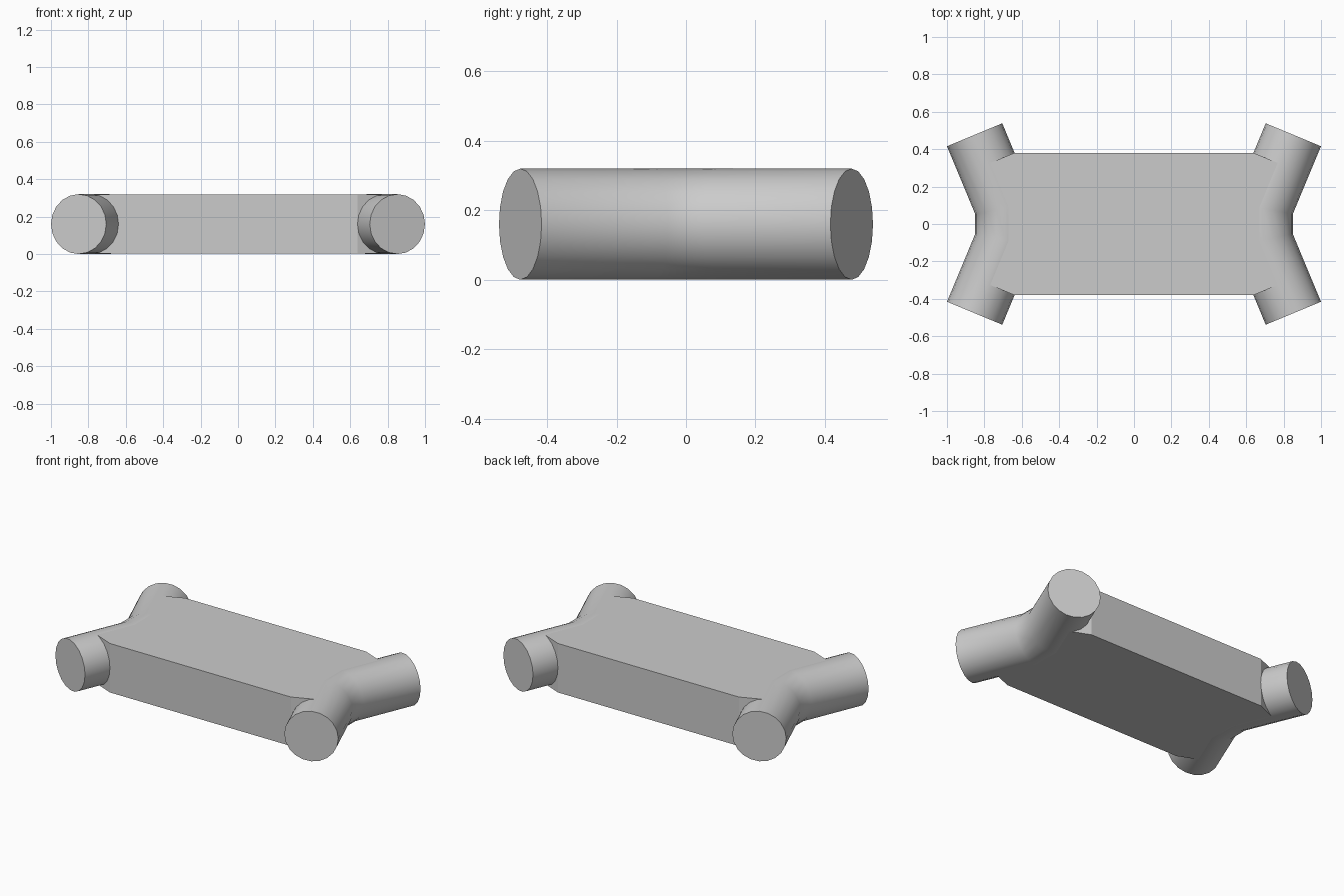
import bpy, bmesh, math
from mathutils import Vector

cube = bpy.data.objects.get("Cube")
if cube:
    bpy.data.objects.remove(cube)

GREY = (0.6, 0.6, 0.6, 1)
grey = bpy.data.materials.new("plain grey")
grey.use_nodes = True
grey.diffuse_color = GREY
grey.node_tree.nodes["Principled BSDF"].inputs["Base Color"].default_value = GREY

RADIUS = 0.16
SIDES = 20
BEND = Vector((0.689, 0.085, RADIUS))    # where the tube axis bends
TIP = Vector((0.852, 0.477, RADIUS))     # centre of a tube end
CORNER = (0.64, 0.38)                    # visible corner of the slab


def add_object(name, bm):
    bmesh.ops.recalc_face_normals(bm, faces=bm.faces)
    mesh = bpy.data.meshes.new(name)
    bm.to_mesh(mesh)
    bm.free()
    mesh.materials.append(grey)
    obj = bpy.data.objects.new(name, mesh)
    bpy.context.collection.objects.link(obj)
    return obj


def bent_tube(name, side):
    """Capped round tube swept along a bent path with mitred joints."""
    path = [Vector((side * p.x, s * p.y, p.z))
            for s, p in ((-1, TIP), (-1, BEND), (1, BEND), (1, TIP))]
    steps = [(b - a).normalized() for a, b in zip(path, path[1:])]
    bm = bmesh.new()
    rings = []
    for i, point in enumerate(path):
        before, after = steps[max(i - 1, 0)], steps[min(i, len(steps) - 1)]
        tangent = (before + after).normalized()
        across = tangent.cross(Vector((0, 0, 1))) / tangent.dot(after)
        ring = []
        for k in range(SIDES):
            a = math.tau * k / SIDES
            offset = across * math.cos(a) + Vector((0, 0, math.sin(a)))
            ring.append(bm.verts.new(point + offset * RADIUS))
        rings.append(ring)
    for low, high in zip(rings, rings[1:]):
        for k in range(SIDES):
            n = (k + 1) % SIDES
            bm.faces.new((low[k], low[n], high[n], high[k]))
    bm.faces.new(rings[0])
    bm.faces.new(rings[-1])
    obj = add_object(name, bm)
    bpy.ops.object.select_all(action="DESELECT")
    obj.select_set(True)
    bpy.context.view_layer.objects.active = obj
    bpy.ops.object.shade_smooth_by_angle(angle=math.radians(40))


# Flat slab whose ends run along the tube axes, its corners cut square to them
axis = (TIP - BEND).normalized()
reach = (Vector((*CORNER, RADIUS)) - BEND).dot(axis)
joint = BEND + axis * reach
quarter = [CORNER, joint.xy, BEND.xy]
right_end = quarter + [(x, -y) for x, y in reversed(quarter)]
outline = right_end + [(-x, -y) for x, y in right_end]
bm = bmesh.new()
base = bm.faces.new([bm.verts.new((x, y, 0.004)) for x, y in outline])
grown = bmesh.ops.extrude_face_region(bm, geom=[base], use_keep_orig=True)
top = [v for v in grown["geom"] if isinstance(v, bmesh.types.BMVert)]
bmesh.ops.translate(bm, verts=top, vec=(0, 0, 0.313))
add_object("slab", bm)

# Bent tubes closing both ends
bent_tube("left_tube", 1)
bent_tube("right_tube", -1)
